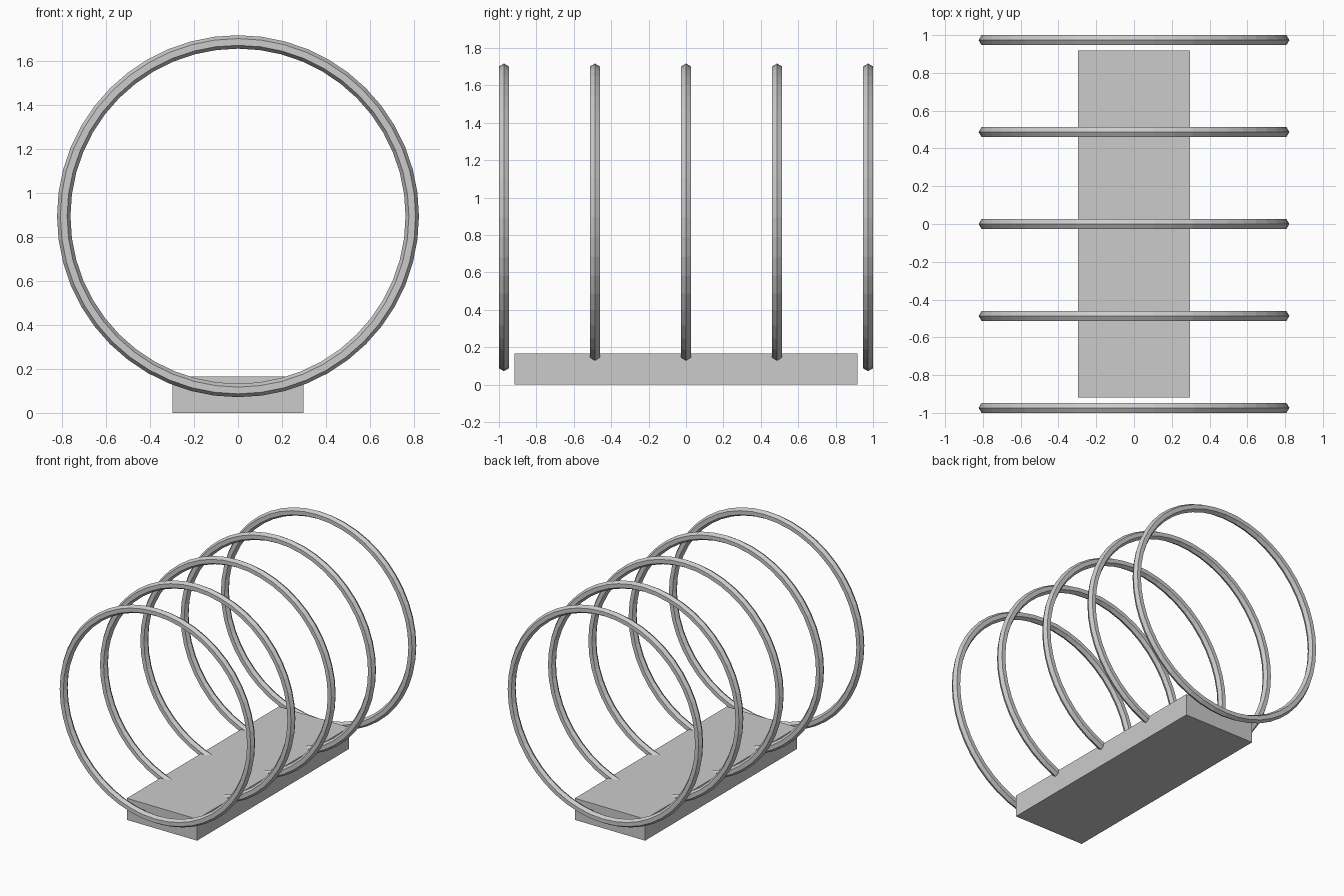
import bpy
import math

if "Cube" in bpy.data.objects:
    bpy.data.objects.remove(bpy.data.objects["Cube"])

gray = bpy.data.materials.new("plain_gray")
gray.diffuse_color = (0.6, 0.6, 0.6, 1)
gray.use_nodes = True
gray.node_tree.nodes["Principled BSDF"].inputs["Base Color"].default_value = gray.diffuse_color

# Base block
bpy.ops.mesh.primitive_cube_add(size=1, location=(0, 0, 0.0825))
base = bpy.context.object
base.name = "base_block"
base.scale = (0.594, 1.836, 0.165)
bpy.ops.object.transform_apply(location=False, rotation=False, scale=True)
base.data.materials.append(gray)

# Five upright rings with a hexagonal section, point outwards
RING_Z, SPACING = 0.894, 0.4867
for i in range(5):
    bpy.ops.mesh.primitive_torus_add(
        major_segments=48, minor_segments=6,
        major_radius=0.792, minor_radius=0.0305,
        location=(0, (i - 2) * SPACING, RING_Z),
        rotation=(math.pi / 2, 0, 0))
    ring = bpy.context.object
    ring.name = f"ring_{i + 1}"
    ring.data.materials.append(gray)
    bpy.ops.object.shade_flat()
